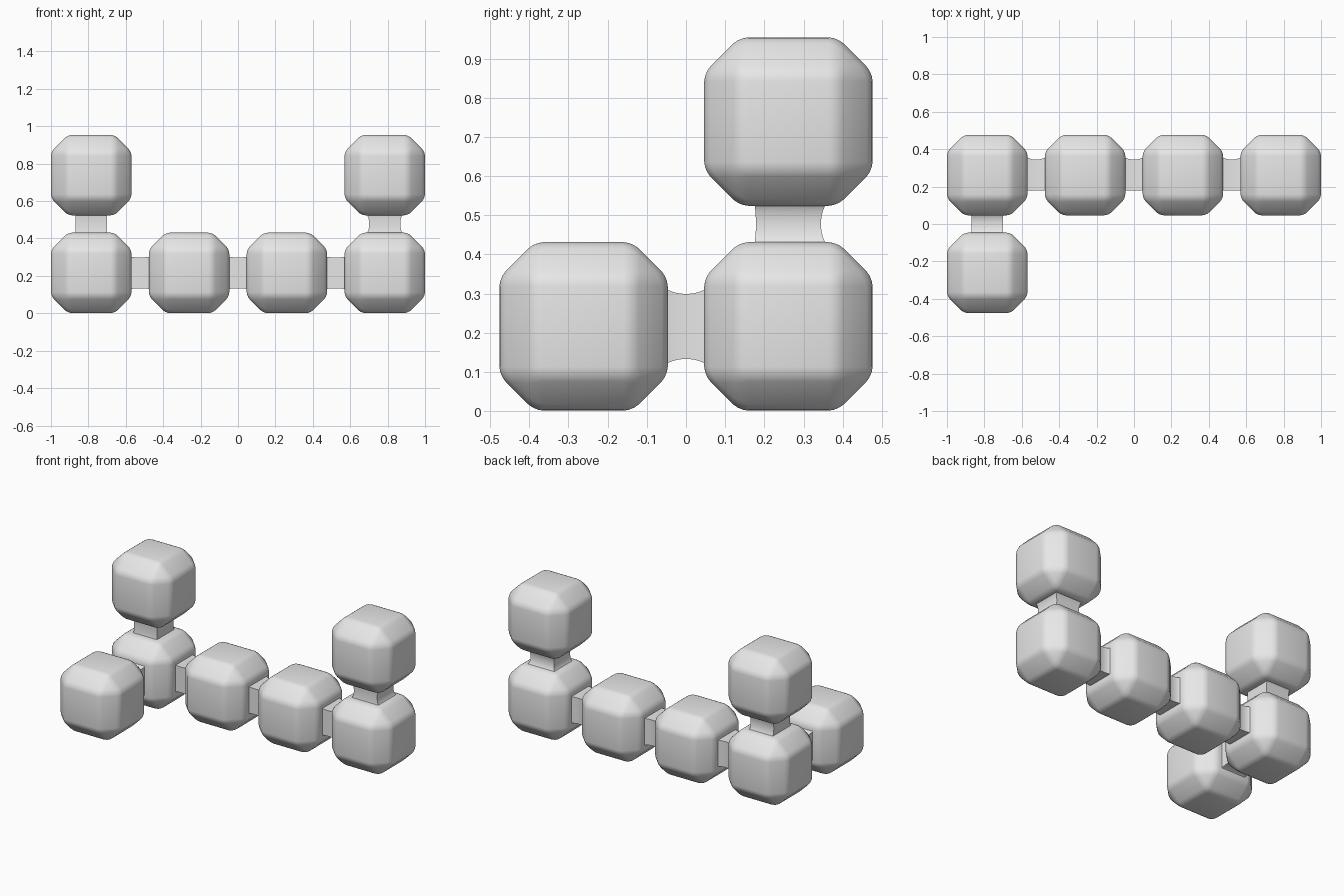
import bpy, bmesh, math
from mathutils import Vector

if "Cube" in bpy.data.objects:
    bpy.data.objects.remove(bpy.data.objects["Cube"], do_unlink=True)

STEP = 0.523      # distance between block centres
SIZE = 0.43
NECK = 0.083      # half width of a connector
LOW = SIZE / 2 + 0.001

grey = bpy.data.materials.new("plain grey")
grey.use_nodes = True
grey.diffuse_color = (0.8, 0.8, 0.8, 1)
grey.node_tree.nodes["Principled BSDF"].inputs["Base Color"].default_value = (0.8, 0.8, 0.8, 1)


def finish(name, bm, location, angle):
    bmesh.ops.recalc_face_normals(bm, faces=bm.faces)
    mesh = bpy.data.meshes.new(name)
    bm.to_mesh(mesh)
    bm.free()
    mesh.materials.append(grey)
    obj = bpy.data.objects.new(name, mesh)
    obj.location = location
    bpy.context.collection.objects.link(obj)
    bpy.ops.object.select_all(action='DESELECT')
    obj.select_set(True)
    bpy.context.view_layer.objects.active = obj
    bpy.ops.object.shade_smooth_by_angle(angle=math.radians(angle))
    return obj


def block(name, location):
    # Chamfered cube whose chamfer borders are softened again
    bm = bmesh.new()
    bmesh.ops.create_cube(bm, size=SIZE)
    bmesh.ops.bevel(bm, geom=bm.edges[:], offset=0.09, segments=1, affect='EDGES')
    bmesh.ops.bevel(bm, geom=bm.edges[:], offset=0.022, segments=3, profile=0.5,
                    affect='EDGES', clamp_overlap=True)
    return finish(name, bm, location, 40)


def connector(name, a, b, flares):
    # Square neck; flares are the end widenings of its -u, +u, -v, +v sides
    a, b = Vector(a), Vector(b)
    axis = (b - a).normalized()
    u = Vector((0, 1, 0)) if abs(axis.x) > 0.5 else Vector((1, 0, 0))
    v = Vector((0, 1, 0)) if abs(axis.z) > 0.5 else Vector((0, 0, 1))
    bm = bmesh.new()
    rings = []
    count = 12
    for i in range(count + 1):
        t = 2 * i / count - 1
        widen = 1 - math.sqrt(max(0, 1 - t * t))
        w = [NECK + f * widen for f in flares]
        corners = [(-w[0], -w[2]), (w[1], -w[2]), (w[1], w[3]), (-w[0], w[3])]
        rings.append([bm.verts.new(axis * t * 0.065 + u * p + v * q) for p, q in corners])
    for r, s in zip(rings, rings[1:]):
        for k in range(4):
            m = (k + 1) % 4
            bm.faces.new((r[k], r[m], s[m], s[k]))
    bm.faces.new(rings[0])
    bm.faces.new(rings[-1])
    return finish(name, bm, (a + b) / 2, 50)


# Row of four blocks along the back
row = [((i - 1.5) * STEP, STEP / 2, LOW) for i in range(4)]
for i, p in enumerate(row):
    block(f"row_block_{i + 1}", p)
for i in range(3):
    connector(f"row_connector_{i + 1}", row[i], row[i + 1], (0.0, 0.035, 0.008, 0.008))

# Raised block over each end of the row
for side, base, flares in (("right", row[0], (0.0, 0.0, 0.01, 0.03)),
                           ("left", row[3], (0.035, 0.035, 0.01, 0.035))):
    top = (base[0], base[1], base[2] + STEP)
    block(f"{side}_top_block", top)
    connector(f"{side}_neck", base, top, flares)

# Block standing in front of the right end
front = (row[0][0], -STEP / 2, LOW)
block("front_block", front)
connector("front_connector", front, row[0], (0.01, 0.01, 0.035, 0.035))
